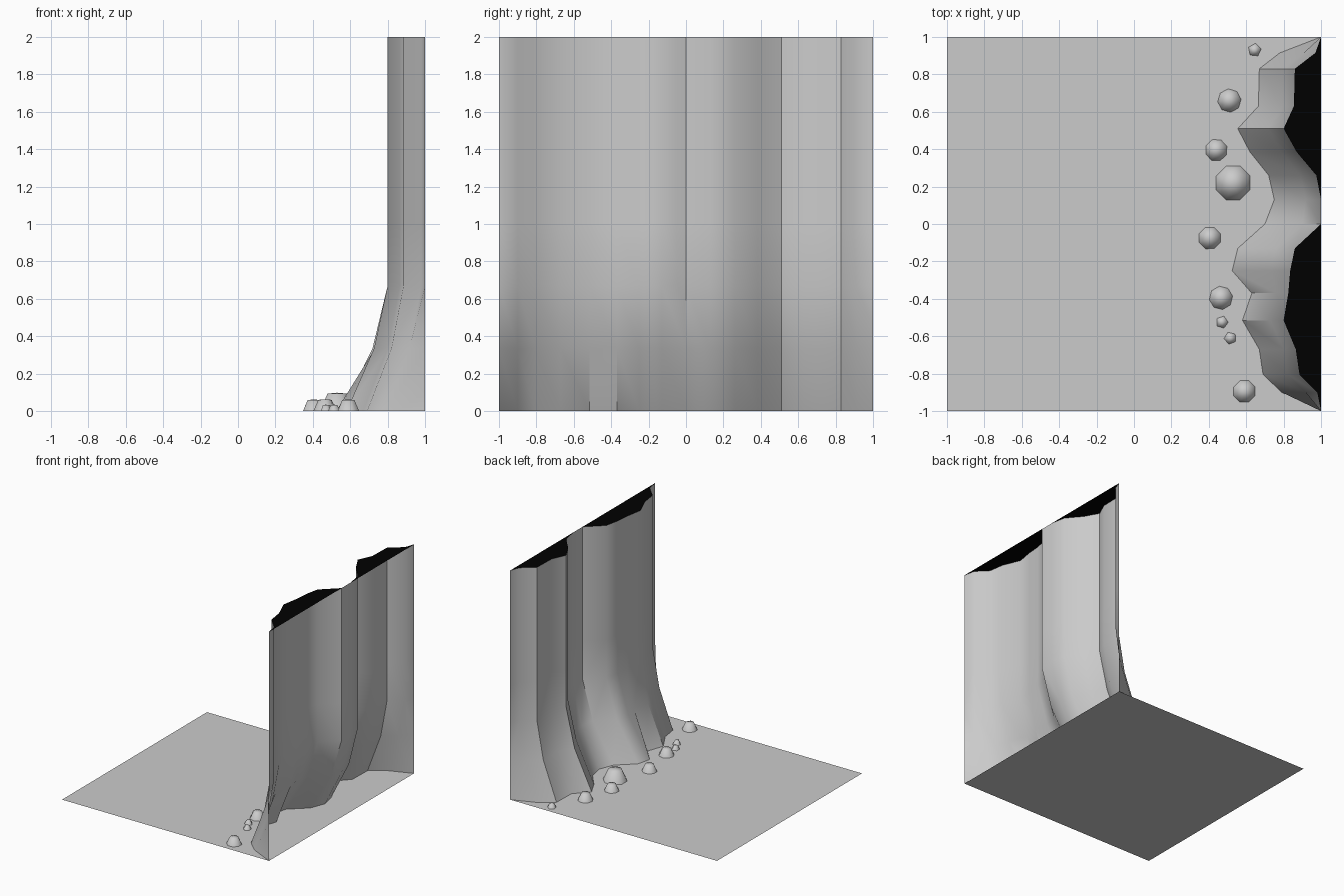
import bpy, bmesh, math

if "Cube" in bpy.data.objects:
    bpy.data.objects.remove(bpy.data.objects["Cube"])


def make_object(name, verts, faces, smooth=False):
    mesh = bpy.data.meshes.new(name)
    mesh.from_pydata(verts, [], faces)
    obj = bpy.data.objects.new(name, mesh)
    bpy.context.collection.objects.link(obj)
    if smooth:
        bpy.context.view_layer.objects.active = obj
        obj.select_set(True)
        bpy.ops.object.shade_smooth_by_angle(angle=math.radians(40))
        obj.select_set(False)
    return obj


# Ground sheet
make_object("floor", [(-1, -1, 0), (1, -1, 0), (1, 1, 0), (-1, 1, 0)], [(0, 1, 2, 3)])

# Cliff columns: y, x of the upper wall, x of the flared foot
columns = [
    (1.0, 1.0, 1.0), (0.915, 0.97, 0.78), (0.83, 0.86, 0.67), (0.63, 0.855, 0.665),
    (0.51, 0.80, 0.555), (0.385, 0.87, 0.62), (0.26, 0.975, 0.72), (0.13, 1.0, 0.75),
    (0.0, 1.0, 0.70), (-0.13, 0.86, 0.555), (-0.25, 0.835, 0.525), (-0.37, 0.825, 0.63),
    (-0.515, 0.80, 0.58), (-0.67, 0.865, 0.67), (-0.805, 0.885, 0.69),
    (-0.90, 0.98, 0.79), (-1.0, 1.0, 1.0),
]
# Cliff rows: height and amount of foot flare
rows = [(0, 1), (0.335, 0.33), (0.67, 0), (1, 0), (1.335, 0), (1.67, 0), (2, 0)]
n = len(columns)
verts = [(xt + (xb - xt) * f, y, z) for z, f in rows for y, xt, xb in columns]
faces = [(r * n + c, r * n + c + 1, (r + 1) * n + c + 1, (r + 1) * n + c)
         for r in range(len(rows) - 1) for c in range(n - 1)]
make_object("cliff_wall", verts, faces, smooth=True)

# Black caps closing the two bulges at the top
black = bpy.data.materials.new("black")
black.diffuse_color = (0, 0, 0, 1)
black.use_nodes = True
black.node_tree.nodes["Principled BSDF"].inputs["Base Color"].default_value = black.diffuse_color
for name, part in (("cliff_cap_back", columns[:8]), ("cliff_cap_front", columns[8:])):
    cap = make_object(name, [(x, y, 2) for y, x, _ in part], [tuple(range(len(part)))])
    cap.data.materials.append(black)


# Rocks scattered along the foot of the cliff
def rock(index, x, y, r, sides, turn):
    pts = []
    for scale, z in ((1, 0), (0.57, 0.95)):
        for i in range(sides):
            a = turn + math.tau * i / sides
            pts.append((x + r * scale * math.cos(a), y + r * scale * math.sin(a), r * z))
    pts.append((x, y, r))
    quads = []
    for i in range(sides):
        j = (i + 1) % sides
        quads += [(i, j, sides + j, sides + i), (sides + i, sides + j, 2 * sides)]
    obj = make_object(f"rock_{index}", pts, quads)
    obj.data.shade_smooth()


rocks = [
    (0.645, 0.93, 0.036, 5, 0.2), (0.51, 0.66, 0.063, 8, 0.1), (0.44, 0.395, 0.06, 8, 0.35),
    (0.53, 0.22, 0.098, 8, 0.39), (0.405, -0.075, 0.062, 8, 0.4), (0.465, -0.395, 0.063, 8, 0.15),
    (0.47, -0.525, 0.034, 5, 0.0), (0.515, -0.61, 0.034, 5, 0.7), (0.59, -0.895, 0.062, 8, 0.39),
]
for index, spec in enumerate(rocks):
    rock(index, *spec)
